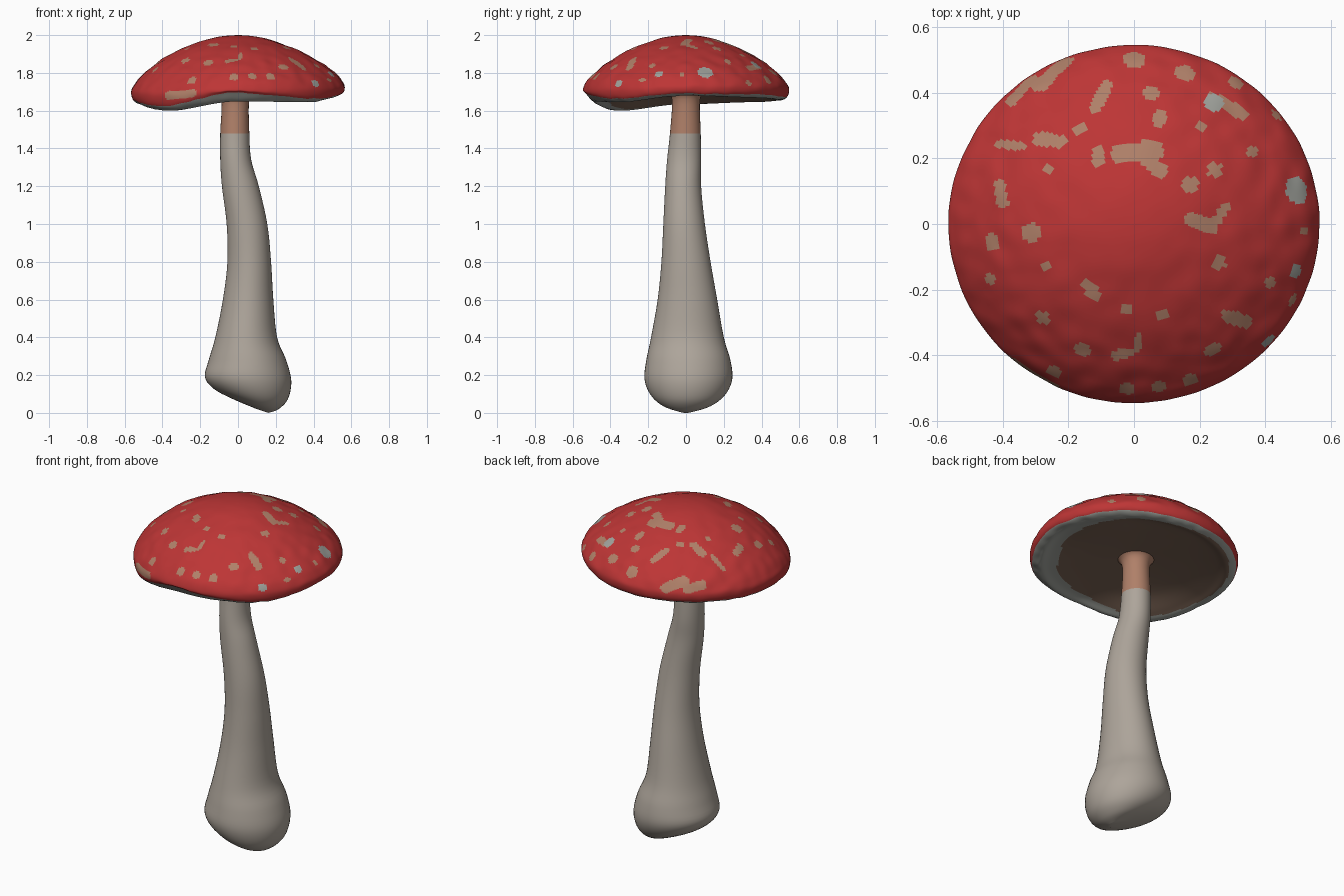
import bpy, bmesh, math
from mathutils import Vector, noise

if "Cube" in bpy.data.objects:
    bpy.data.objects.remove(bpy.data.objects["Cube"])


def material(name, rgb):
    m = bpy.data.materials.new(name)
    m.diffuse_color = (*rgb, 1)
    m.use_nodes = True
    m.node_tree.nodes["Principled BSDF"].inputs["Base Color"].default_value = m.diffuse_color
    return m


red = material("cap red", (0.51, 0.036, 0.036))
tan = material("salmon tan", (0.43, 0.215, 0.14))
grey = material("pale grey", (0.35, 0.36, 0.33))
brown = material("gill brown", (0.20, 0.127, 0.09))
cream = material("stem cream", (0.42, 0.375, 0.325))


def catmull(rows, sub):
    """Smooth curve through rows of numbers."""
    out = []
    for i in range(len(rows) - 1):
        a, b, c, d = (rows[max(0, min(len(rows) - 1, i + k))] for k in (-1, 0, 1, 2))
        for s in range(sub):
            t = s / sub
            out.append([0.5 * (2 * q + (r - p) * t + (2 * p - 5 * q + 4 * r - w) * t * t
                               + (3 * q - p - 3 * r + w) * t ** 3)
                        for p, q, r, w in zip(a, b, c, d)])
    return out + [list(rows[-1])]


def loft(name, rings, mats, rule, closed_ends=False):
    """Skin rings of points; rule(ring, centre) gives the material index."""
    bm = bmesh.new()
    vs = [[bm.verts.new(p) for p in ring] for ring in rings]
    n = len(rings[0])
    for i in range(len(vs) - 1):
        for j in range(n):
            k = (j + 1) % n
            f = bm.faces.new((vs[i][j], vs[i][k], vs[i + 1][k], vs[i + 1][j]))
            f.smooth = True
            f.material_index = rule(i, f.calc_center_median())
    if closed_ends:
        for ring, mi in ((vs[0], 0), (vs[-1], 1)):
            f = bm.faces.new(ring)
            f.material_index = mi
            f.smooth = True
    bmesh.ops.remove_doubles(bm, verts=bm.verts, dist=1e-5)
    bmesh.ops.recalc_face_normals(bm, faces=bm.faces)
    me = bpy.data.meshes.new(name)
    bm.to_mesh(me)
    bm.free()
    for m in mats:
        me.materials.append(m)
    ob = bpy.data.objects.new(name, me)
    bpy.context.collection.objects.link(ob)
    return ob


# Stem: z, left, right, front, back, downward tilt towards +x
stem_rows = [
    (0.012, 0.09, 0.16, -0.04, 0.04, 0.012),
    (0.045, -0.02, 0.215, -0.13, 0.14, 0.025),
    (0.10, -0.125, 0.265, -0.19, 0.21, 0.025),
    (0.18, -0.175, 0.282, -0.22, 0.245, 0.01),
    (0.28, -0.155, 0.255, -0.21, 0.235, 0),
    (0.40, -0.12, 0.207, -0.185, 0.20, 0),
    (0.60, -0.08, 0.187, -0.15, 0.165, 0),
    (0.80, -0.056, 0.175, -0.13, 0.13, 0),
    (1.00, -0.06, 0.155, -0.12, 0.10, 0),
    (1.20, -0.085, 0.11, -0.11, 0.08, 0),
    (1.34, -0.094, 0.07, -0.10, 0.08, 0),
    (1.48, -0.094, 0.06, -0.085, 0.078, 0),
    (1.66, -0.088, 0.06, -0.075, 0.075, 0),
    (1.71, -0.13, 0.10, -0.115, 0.115, 0)]
stem_rings = []
for z, l, r, f, b, tilt in catmull(stem_rows, 5):
    ring = []
    for j in range(48):
        c, s = math.cos(j * math.tau / 48), math.sin(j * math.tau / 48)
        ring.append(Vector(((l + r) / 2 + (r - l) / 2 * c,
                            (f + b) / 2 + (b - f) / 2 * s, max(0, z - tilt * c))))
    stem_rings.append(ring)
loft("stem", stem_rings, [cream, tan], lambda i, c: int(c.z > 1.48), True)

# Cap: a wavy dome whose rim height changes around the circle
N, SUB = 300, 7
LOW = [1.68, 1.67, 1.655, 1.645, 1.635, 1.60, 1.65, 1.645]    # every 45 degrees from +x
EDGE = [1.69, 1.685, 1.67, 1.665, 1.655, 1.625, 1.695, 1.665]


def around(vals, a):
    u = (a / math.tau * 8) % 8
    i, t = int(u), u % 1
    t = t * t * (3 - 2 * t)
    return vals[i] * (1 - t) + vals[(i + 1) % 8] * t


columns = []
for j in range(N):
    a = j * math.tau / N
    low, edge = around(LOW, a), around(EDGE, a)
    d = low - 1.655
    prof = catmull([(0, 2.0), (0.1, 1.997), (0.22, 1.987), (0.35, 1.966), (0.53, 1.928),
                    (0.7, 1.878 + 0.1 * d), (0.82, 1.832 + 0.2 * d), (0.91, 1.789 + 0.4 * d),
                    (0.97, 1.75 + 0.5 * d), (1.0, 1.712 + 0.6 * d), (0.98, edge),
                    (0.9, low), (0.8, low + 0.015), (0.6, 1.68 + 0.3 * d),
                    (0.35, 1.69), (0.1, 1.70)], SUB)
    col = []
    for i, (t, z) in enumerate(prof):
        p = Vector((0.565 * t * math.cos(a), 0.545 * t * math.sin(a), z))
        if 0 < i < 11 * SUB:      # gentle lumps on the skin
            p *= 1 + 0.004 * t * noise.noise(p * 14)
        col.append(p)
    columns.append(col)
cap_rings = [list(r) for r in zip(*columns)]
RIM = 10 * SUB


def on_cap(x, y):
    """Point of the upper skin above x, y."""
    a = math.atan2(y / 0.545, x / 0.565)
    col = columns[round(a / math.tau * N) % N][:9 * SUB + 1]
    return min(col, key=lambda p: (p.x - x) ** 2 + (p.y - y) ** 2)


# Spots: round x, y, radius, and long x1, y1, x2, y2, radius
round_spots = [
    (0, .5, .034), (.15, .46, .03), (.05, .405, .026), (.08, .32, .026), (.31, .43, .028),
    (.205, .3, .017), (.365, .22, .02), (.25, .165, .024), (.175, .125, .026),
    (-.16, .285, .02), (-.255, .165, .017), (-.31, -.025, .03), (-.435, -.055, .028),
    (-.435, -.17, .02), (-.275, -.13, .016), (-.28, -.29, .023), (-.02, -.26, .02),
    (.085, -.27, .02), (.26, -.115, .024), (.415, -.18, .02), (.24, -.38, .026),
    (-.16, -.385, .026), (-.24, -.45, .026), (-.02, -.5, .026), (.075, -.495, .024),
    (.175, -.475, .026), (.435, .33, .018), (.52, -.02, .014), (.48, -.235, .017)]
long_spots = [
    (-.28, .43, -.21, .49, .03), (-.37, .38, -.31, .44, .026), (-.12, .35, -.08, .42, .02),
    (-.29, .265, -.22, .25, .022), (-.42, .24, -.34, .24, .013), (-.04, .22, .06, .22, .033),
    (.04, .2, .08, .16, .025), (.17, .015, .24, -.01, .022), (.24, -.01, .28, .05, .015),
    (.24, .38, .33, .34, .022), (-.11, .19, -.11, .23, .019), (-.405, .12, -.405, .07, .021),
    (.012, -.34, .012, -.38, .012), (-.055, -.395, -.02, -.395, .018),
    (.29, -.28, .34, -.3, .021), (-.14, -.185, -.12, -.22, .02),
    (-.37, -.42, -.25, -.5, .022)]
grey_spots = [(.245, .37, .033), (.495, .105, .042), (.495, -.14, .022), (.41, -.36, .024)]
spots = [(on_cap(x, y), on_cap(x, y), r, 2) for x, y, r in grey_spots]
spots += [(on_cap(x, y), on_cap(x, y), r, 1) for x, y, r in round_spots]
spots += [(on_cap(x, y), on_cap(u, v), r, 1) for x, y, u, v, r in long_spots]


def cap_colour(i, c):
    if i >= RIM:      # underside: grey outer band, brown gills
        a = math.atan2(c.y, c.x)
        return 2 if c.xy.length > 0.46 - 0.05 * math.cos(a + math.pi / 4) else 3
    for p, q, r, mi in spots:
        d = q - p
        t = max(0, min(1, (c - p).dot(d) / d.length_squared)) if d.length_squared else 0
        if (c - p - d * t).length < r:
            return mi
    return 0


loft("cap", cap_rings, [red, tan, grey, brown], cap_colour)
